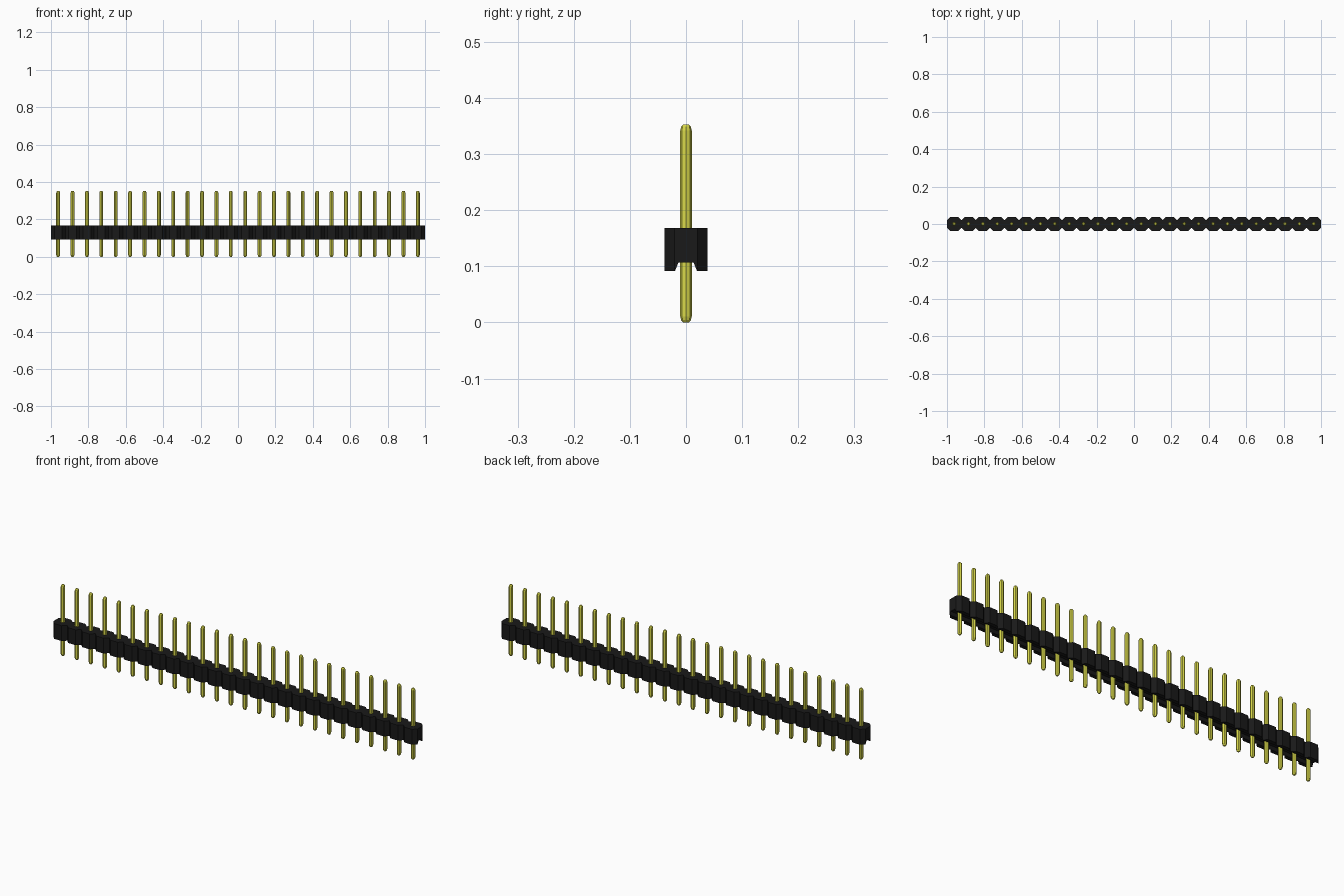
import bpy, bmesh
from math import cos, sin, pi

cube = bpy.data.objects.get("Cube")
if cube:
    bpy.data.objects.remove(cube, do_unlink=True)

COUNT = 26
PITCH = 2 / COUNT
HALF = PITCH / 2
NECK = 0.0205                  # half width of the flats between chamfers
BASE, TOP = 0.092, 0.168       # housing heights
PIN_TOP, PIN_RADIUS, SIDES = 0.353, 0.0103, 8


def material(name, colour):
    m = bpy.data.materials.new(name)
    m.use_nodes = True
    m.diffuse_color = colour
    m.node_tree.nodes["Principled BSDF"].inputs["Base Color"].default_value = colour
    return m


def prism(name, points, offset, mat):
    """Extrude a flat outline along the offset vector."""
    bm = bmesh.new()
    face = bm.faces.new([bm.verts.new(p) for p in points])
    ext = bmesh.ops.extrude_face_region(bm, geom=[face])
    bmesh.ops.translate(bm, vec=offset,
                        verts=[v for v in ext["geom"] if isinstance(v, bmesh.types.BMVert)])
    bmesh.ops.recalc_face_normals(bm, faces=bm.faces)
    mesh = bpy.data.meshes.new(name)
    bm.to_mesh(mesh)
    bm.free()
    mesh.materials.append(mat)
    obj = bpy.data.objects.new(name, mesh)
    bpy.context.collection.objects.link(obj)
    return obj


black = material("black plastic", (0.01, 0.01, 0.01, 1))
gold = material("yellow metal", (0.7, 0.7, 0.07, 1))
centres = [-1 + PITCH * (i + 0.5) for i in range(COUNT)]

# Housing: a row of chamfered blocks joined at their necks
front = [(-1, -NECK)]
for x in centres:
    front += [(x - NECK, -HALF), (x + NECK, -HALF), (x + HALF, -NECK)]
outline = front + [(x, -y) for x, y in reversed(front)]
housing = prism("housing", [(x, y, BASE) for x, y in outline], (0, 0, TOP - BASE), black)

# Tapered channel along the underside
channel = [(-0.0215, 0.087), (0.0215, 0.087), (0.0135, 0.107), (-0.0135, 0.107)]
cutter = prism("channel_cutter", [(-1.1, y, z) for y, z in channel], (2.2, 0, 0), black)
cutter.hide_render = True
cutter.hide_set(True)
cut = housing.modifiers.new("channel", "BOOLEAN")
cut.object = cutter
cut.solver = "EXACT"


# Pins: eight-sided bars with an edge facing forward and rounded tips
def pin_mesh():
    bm = bmesh.new()
    tip = [(0, 0.005), (0.004, 0.0085), (0.011, PIN_RADIUS)]
    profile = tip + [(PIN_TOP - z, r) for z, r in reversed(tip)]
    angles = [2 * pi * i / SIDES for i in range(SIDES)]
    rings = [[bm.verts.new((r * cos(a), r * sin(a), z)) for a in angles]
             for z, r in profile]
    for a, b in zip(rings, rings[1:]):
        for i in range(SIDES):
            j = (i + 1) % SIDES
            bm.faces.new((a[i], a[j], b[j], b[i]))
    bm.faces.new(rings[0][::-1])
    bm.faces.new(rings[-1])
    mesh = bpy.data.meshes.new("pin")
    bm.to_mesh(mesh)
    bm.free()
    mesh.materials.append(gold)
    return mesh


shared = pin_mesh()
for i, x in enumerate(centres):
    pin = bpy.data.objects.new(f"pin_{i + 1}", shared)
    pin.location.x = x
    bpy.context.collection.objects.link(pin)
